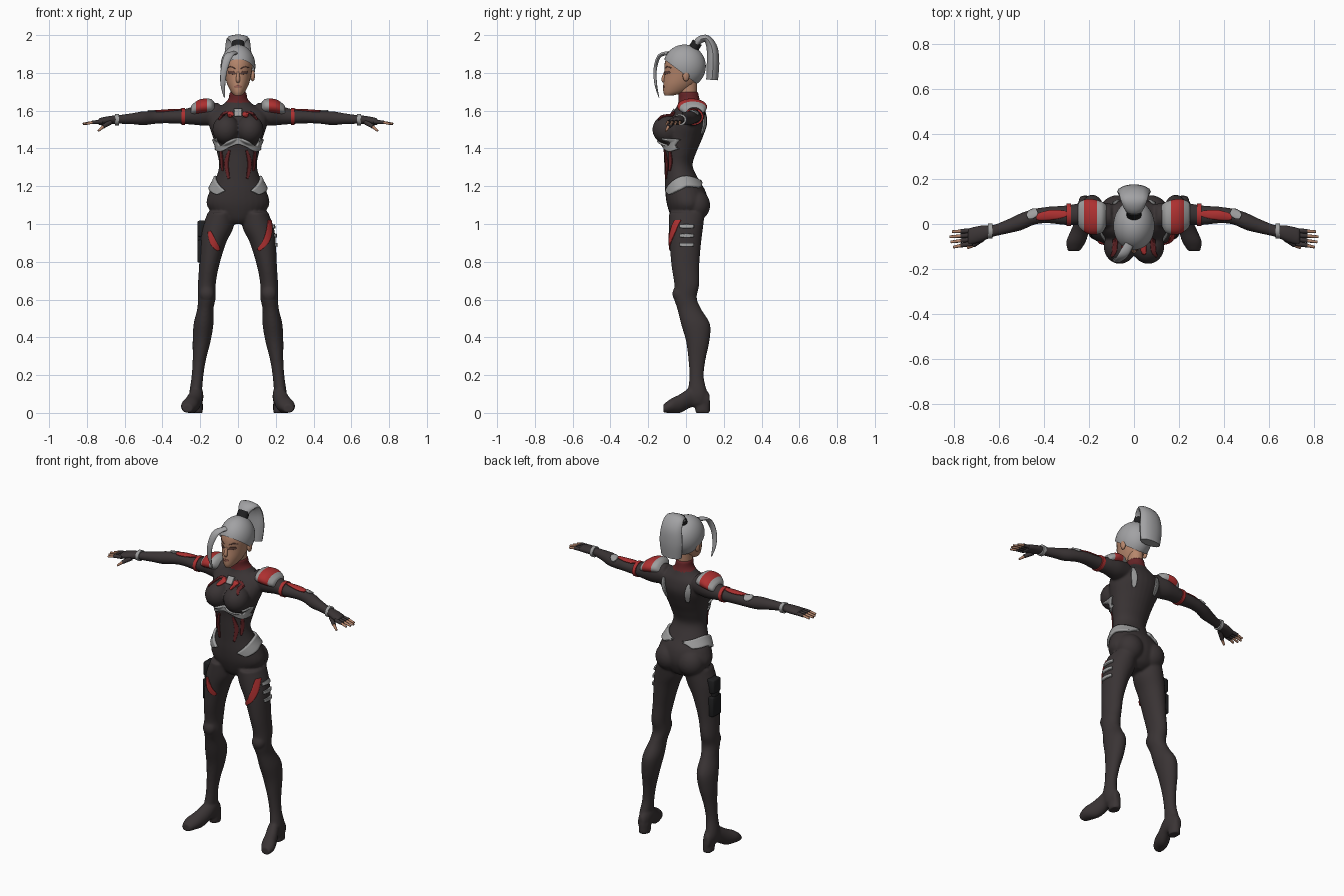
import bpy, bmesh, math
from mathutils import Vector, Matrix
from mathutils.bvhtree import BVHTree

cube = bpy.data.objects.get("Cube")
if cube:
    bpy.data.objects.remove(cube, do_unlink=True)


def material(name, r, g, b):
    m = bpy.data.materials.new(name)
    m.use_nodes = True
    m.diffuse_color = (r, g, b, 1)
    bsdf = next(n for n in m.node_tree.nodes if n.type == 'BSDF_PRINCIPLED')
    bsdf.inputs["Base Color"].default_value = (r, g, b, 1)
    return m


SUIT = material("charcoal suit", .042, .034, .035)
BLACK = material("black gear", .014, .014, .015)
RED = material("red trim", .42, .03, .03)
MAROON = material("dark red trim", .13, .018, .02)
GREY = material("grey plate", .34, .34, .34)
HAIR = material("silver hair", .36, .36, .37)
SKIN = material("skin", .47, .24, .15)
SHADE = material("eye makeup", .13, .06, .045)
LIPS = material("lips", .33, .12, .09)


def finish(name, bm, *mats):
    bmesh.ops.recalc_face_normals(bm, faces=bm.faces)
    me = bpy.data.meshes.new(name)
    bm.to_mesh(me)
    bm.free()
    for m in mats:
        me.materials.append(m)
    me.shade_smooth()
    me.set_sharp_from_angle(angle=math.radians(50))
    ob = bpy.data.objects.new(name, me)
    bpy.context.scene.collection.objects.link(ob)
    return ob


def spline(rows, n):
    """Catmull-Rom through rows of any length."""
    rows = [Vector(r) for r in rows]
    out = []
    for i in range(len(rows) - 1):
        b, c = rows[i], rows[i + 1]
        a, d = rows[max(i - 1, 0)], rows[min(i + 2, len(rows) - 1)]
        for j in range(n):
            t = j / n
            out.append(b + (c - a) * (t / 2) + (a * 2 - b * 5 + c * 4 - d) * (t * t / 2)
                       + (b * 3 - a - c * 3 + d) * (t ** 3 / 2))
    return out + [rows[-1]]


def skin(bm, rings):
    rings = [[bm.verts.new(p) for p in r] for r in rings]
    for a, b in zip(rings, rings[1:]):
        for i in range(len(a)):
            bm.faces.new((a[i - 1], a[i], b[i], b[i - 1]))
    bm.faces.new(rings[0])
    bm.faces.new(rings[-1])


def loft(bm, axis, rows, side=1, n=5, seg=28):
    """Elliptical rings along an axis; row = position, then limits on both other axes."""
    k = "xyz".index(axis)
    u, v = [i for i in range(3) if i != k]
    rings = []
    for t, u0, u1, v0, v1 in spline(rows, n):
        ring = []
        for i in range(seg):
            a = math.tau * i / seg
            p = Vector((0, 0, 0))
            p[k] = t
            p[u] = (u0 + u1) / 2 + (u1 - u0) / 2 * math.cos(a)
            p[v] = (v0 + v1) / 2 + (v1 - v0) / 2 * math.sin(a)
            p.x *= side
            ring.append(p)
        rings.append(ring)
    skin(bm, rings)


def centred(rows):
    return [(z, -w, w, front, back) for z, w, front, back in rows]


def tube(bm, rows, ref, side=1, n=5, seg=14):
    """Sweep of ellipses; row = point, half width along ref, half thickness."""
    rows = spline(rows, n)
    pts = [Vector(r[:3]) for r in rows]
    rings = []
    for i, r in enumerate(rows):
        tan = (pts[min(i + 1, len(pts) - 1)] - pts[max(i - 1, 0)]).normalized()
        up = tan.cross(Vector(ref)).normalized()
        wide = up.cross(tan)
        ring = [pts[i] + wide * r[3] * math.cos(math.tau * j / seg)
                + up * r[4] * math.sin(math.tau * j / seg) for j in range(seg)]
        rings.append([Vector((p.x * side, p.y, p.z)) for p in ring])
    skin(bm, rings)


def ball(bm, centre, size, seg=28):
    mat = Matrix.Translation(centre) @ Matrix.Diagonal((*size, 1))
    bmesh.ops.create_uvsphere(bm, u_segments=seg, v_segments=seg // 2, radius=1, matrix=mat)


def strip(name, target, axis, sign, path, width, mat, lift=.003, blunt=.45):
    """Tapered plate laid onto a surface, projected along an axis."""
    k = "xyz".index(axis)
    u, v = [i for i in range(3) if i != k]
    pts = spline(path, 8)
    ray = Vector((0, 0, 0))
    ray[k] = -sign
    bm = bmesh.new()
    grid = []
    for i, p in enumerate(pts):
        t = pts[min(i + 1, len(pts) - 1)] - pts[max(i - 1, 0)]
        side = Vector((-t.y, t.x)).normalized()
        w = width * (blunt + (1 - blunt) * math.sin(math.pi * i / (len(pts) - 1)))
        row = []
        for j in range(7):
            q = p + side * w * (j / 6 - .5)
            start = Vector((0, 0, 0))
            start[u], start[v], start[k] = q.x, q.y, sign * (2.2 if k == 2 else .6)
            hit, nor = target.ray_cast(start, ray)[:2]
            row.append(bm.verts.new(hit + nor * lift) if hit else None)
        grid.append(row)
    for a, b in zip(grid, grid[1:]):
        for j in range(6):
            quad = (a[j], a[j + 1], b[j + 1], b[j])
            if all(quad):
                bm.faces.new(quad)
    ob = finish(name, bm, mat)
    mod = ob.modifiers.new("thickness", 'SOLIDIFY')
    mod.thickness, mod.offset = lift * 2, 0


# Suited body: torso, limbs and boots fused into one skin
bm = bmesh.new()
loft(bm, 'z', centred([
    (1.0, .05, -.05, .05), (1.03, .11, -.075, .09), (1.1, .165, -.1, .115), (1.17, .152, -.11, .105),
    (1.24, .118, -.112, .065), (1.31, .1, -.115, .035), (1.38, .112, -.118, .055),
    (1.45, .13, -.125, .085), (1.53, .155, -.11, .112), (1.59, .15, -.07, .105),
    (1.63, .085, -.045, .085), (1.66, .052, -.04, .072), (1.7, .046, -.042, .065)]))
for s in (1, -1):
    ball(bm, (s * .063, -.1, 1.5), (.072, .078, .077))
    ball(bm, (s * .075, .055, 1.1), (.078, .073, .08))
    loft(bm, 'z', [
        (1.06, .02, .16, -.09, .1), (.98, .025, .19, -.09, .09), (.9, .063, .2, -.087, .08),
        (.78, .1, .206, -.077, .07), (.68, .118, .212, -.062, .07), (.61, .118, .212, -.064, .057),
        (.55, .13, .216, -.046, .08), (.47, .13, .235, -.026, .127), (.38, .145, .24, 0, .124),
        (.28, .17, .24, .013, .103), (.19, .184, .246, .018, .094), (.1, .192, .258, .01, .112),
        (.05, .2, .25, .03, .1)], s)
    ball(bm, (s * .165, -.036, .63), (.04, .036, .045))
    loft(bm, 'y', [
        (.125, .2, .24, .03, .1), (.08, .185, .252, .02, .15), (.03, .185, .257, .03, .14),
        (-.03, .2, .282, 0, .1), (-.08, .215, .302, 0, .075), (-.12, .24, .295, 0, .045)], s)
    loft(bm, 'z', [(0, .186, .245, .05, .126), (.06, .186, .245, .045, .128)], s)
    loft(bm, 'x', [
        (.1, -.02, .09, 1.53, 1.64), (.17, -.02, .1, 1.52, 1.645), (.23, -.005, .095, 1.525, 1.625),
        (.3, -.005, .083, 1.53, 1.605), (.38, .003, .077, 1.533, 1.602), (.44, -.002, .068, 1.53, 1.597),
        (.5, -.027, .05, 1.523, 1.597), (.56, -.042, .022, 1.528, 1.587), (.63, -.058, -.005, 1.53, 1.577),
        (.68, -.08, -.006, 1.528, 1.572), (.74, -.098, -.018, 1.522, 1.56)], s)
body = finish("body_suit", bm)
remesh = body.modifiers.new("fuse", 'REMESH')
remesh.mode, remesh.voxel_size = 'VOXEL', .007
relax = body.modifiers.new("relax", 'SMOOTH')
relax.factor, relax.iterations = .5, 4
fused = bpy.data.meshes.new_from_object(body.evaluated_get(bpy.context.evaluated_depsgraph_get()))
body.modifiers.clear()
body.data = fused
fused.materials.clear()
for m in (SUIT, MAROON):
    fused.materials.append(m)
fused.shade_smooth()
for f in fused.polygons:
    f.material_index = int(f.center.z > 1.645 and abs(f.center.x) < .07)
surface = BVHTree.FromPolygons([v.co for v in fused.vertices], [tuple(f.vertices) for f in fused.polygons])

# Head, neck, nose and ears
bm = bmesh.new()
loft(bm, 'z', centred([
    (1.68, .018, -.112, -.07), (1.7, .037, -.12, 0), (1.74, .057, -.12, .05), (1.79, .07, -.115, .08),
    (1.85, .078, -.113, .09), (1.9, .07, -.095, .08), (1.93, .04, -.06, .05)]))
face = BVHTree.FromBMesh(bm)
loft(bm, 'z', centred([(1.66, .04, -.034, .056), (1.77, .042, -.04, .06)]))
tube(bm, [(0, -.11, 1.805, .006, .006), (0, -.12, 1.765, .011, .011), (0, -.112, 1.75, .008, .006)], (1, 0, 0))
for s in (1, -1):
    ball(bm, (s * .078, 0, 1.785), (.012, .018, .03), 16)
finish("head", bm, SKIN)
strip("lips", face, 'y', -1, [(-.02, 1.727), (0, 1.729), (.02, 1.727)], .012, LIPS, .002)
for s, side in ((1, "left"), (-1, "right")):
    strip(side + "_eye", face, 'y', -1, [(s * .014, 1.796), (s * .03, 1.802), (s * .052, 1.803)], .018, SHADE, .002)
    strip(side + "_brow", face, 'y', -1, [(s * .014, 1.822), (s * .04, 1.832), (s * .058, 1.826)], .007, SHADE, .002)

# Swept-back hair, tie, ponytail and front lock
bm = bmesh.new()
ball(bm, (0, -.008, 1.835), (.092, .113, .115), 40)
bmesh.ops.bisect_plane(bm, geom=bm.verts[:] + bm.edges[:] + bm.faces[:], plane_co=(0, 0, 1.785),
                       plane_no=(0, -.75, -1), clear_outer=True)
finish("hair_cap", bm, HAIR)
bm = bmesh.new()
tube(bm, [(0, .045, 1.935, .025, .02), (0, .07, 1.972, .045, .02), (0, .11, 1.981, .06, .02),
          (0, .138, 1.93, .068, .03), (0, .143, 1.85, .075, .034), (0, .138, 1.763, .066, .032)], (1, 0, 0))
finish("ponytail", bm, HAIR)
bm = bmesh.new()
tube(bm, [(0, .04, 1.93, .034, .028), (0, .06, 1.962, .034, .028)], (1, 0, 0), n=2)
finish("hair_tie", bm, BLACK)
bm = bmesh.new()
tube(bm, [(-.02, -.09, 1.905, .02, .01), (-.05, -.14, 1.89, .022, .01), (-.073, -.163, 1.82, .018, .009),
          (-.08, -.16, 1.74, .013, .007), (-.072, -.143, 1.67, .003, .002)], (1, 0, 0))
finish("front_lock", bm, HAIR)

for s, side in ((1, "left"), (-1, "right")):
    # Fingers: gloved roots and bare tips
    glove, tips = bmesh.new(), bmesh.new()
    for i in range(4):
        y, reach = -.03 - i * .019, .825 - .012 * abs(i - 1.3)
        fan = y - .004 - .004 * i
        tube(glove, [(.72, y, 1.542, .011, .011), (.772, (y + fan) / 2, 1.538, .01, .01)], (0, 1, 0), s, 2, 10)
        tube(tips, [(.765, (y + fan) / 2, 1.539, .008, .008), (reach, fan, 1.53, .006, .006)], (0, 1, 0), s, 2, 10)
    tube(glove, [(.675, -.065, 1.54, .014, .014), (.715, -.094, 1.515, .011, .011)], (0, 1, 0), s, 2, 10)
    tube(tips, [(.71, -.092, 1.518, .009, .009), (.74, -.106, 1.493, .006, .006)], (0, 1, 0), s, 2, 10)
    finish(side + "_glove_fingers", glove, SUIT)
    finish(side + "_fingertips", tips, SKIN)

    # Arm bands and shoulder pad
    for label, mat, x, lim in (("arm_band", RED, .28, (-.009, .092, 1.524, 1.613)),
                               ("wrist_cuff", GREY, .63, (-.064, .002, 1.522, 1.583))):
        bm = bmesh.new()
        loft(bm, 'x', [(x, *lim), (x + .02, *lim)], s, 1)
        finish(side + "_" + label, bm, mat)
    bm = bmesh.new()
    loft(bm, 'x', [(.12, .0, .08, 1.59, 1.635), (.145, -.04, .1, 1.585, 1.662), (.2, -.045, .112, 1.58, 1.66),
                   (.24, -.02, .1, 1.575, 1.635), (.25, 0, .085, 1.58, 1.62)], s, 8)
    pad = finish(side + "_shoulder_pad", bm, GREY, RED)
    for f in pad.data.polygons:
        f.material_index = int(.165 < abs(f.center.x) < .222)

    # Fitted plates and trim
    for label, axis, sign, path, width, mat, lift in (
            ("arm_stripe", 'z', 1, [(s * .3, .045), (s * .37, .04), (s * .435, .03)], .04, RED, .003),
            ("elbow_plate", 'z', 1, [(s * .43, .055), (s * .475, .03)], .035, GREY, .004),
            ("hip_plate", 'x', s, [(-.09, 1.165), (-.05, 1.2), (0, 1.222), (.075, 1.205)], .06, GREY, .007),
            ("belly_stripe", 'y', -1, [(s * .045, 1.39), (s * .06, 1.32), (s * .048, 1.24)], .02, MAROON, .003),
            ("waist_stripe", 'y', -1, [(s * .09, 1.4), (s * .085, 1.34), (s * .08, 1.28)], .014, MAROON, .003),
            ("chest_line", 'y', -1, [(s * .03, 1.59), (s * .07, 1.585), (s * .1, 1.55)], .012, MAROON, .003),
            ("chest_flash", 'y', -1, [(s * .024, 1.582), (s * .055, 1.575)], .028, RED, .003),
            ("back_plate", 'y', 1, [(s * .085, 1.59), (s * .08, 1.54), (s * .07, 1.48)], .03, GREY, .004)):
        strip(side + "_" + label, surface, axis, sign, path, width, mat, lift)
strip("underbust_plate", surface, 'y', -1, [(-.125, 1.45), (-.095, 1.4), (-.045, 1.425), (0, 1.44),
      (.045, 1.425), (.095, 1.4), (.125, 1.45)], .034, GREY, .005, .7)
strip("chest_badge", surface, 'y', -1, [(-.02, 1.587), (.02, 1.587)], .038, GREY, .004, 1)

# Thigh trim, left slats and right pouches
strip("left_thigh_stripe", surface, 'y', -1, [(.11, .862), (.145, .905), (.163, .96), (.165, 1.02)], .032, RED)
strip("right_thigh_stripe", surface, 'y', -1, [(-.103, .862), (-.13, .9), (-.15, .96)], .032, RED)
for z in (.89, .938, .986):
    strip("left_thigh_slat", surface, 'x', 1, [(-.032, z), (.038, z)], .02, GREY, .005, .8)
for label, z, height, depth in (("upper", .975, .085, .07), ("lower", .855, .12, .085), ("strap", .925, .03, .05)):
    bm = bmesh.new()
    bmesh.ops.create_cube(bm, size=1, matrix=Matrix.Translation((-.19, .005, z))
                          @ Matrix.Diagonal((.05, depth, height, 1)))
    bmesh.ops.bevel(bm, geom=bm.edges[:], offset=.008, segments=2, affect='EDGES', profile=.5)
    finish(label + "_thigh_pouch", bm, BLACK)
